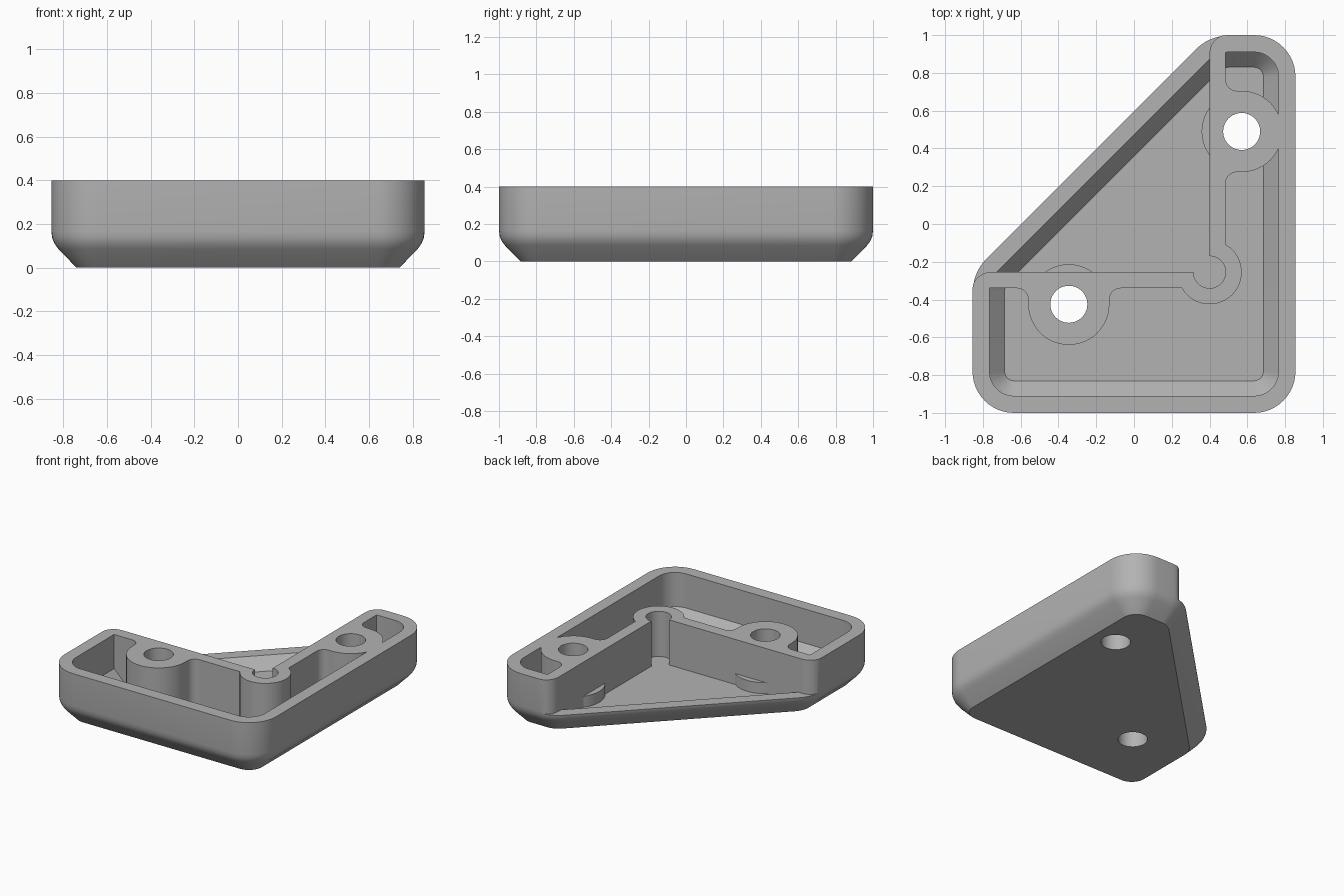
import bpy, bmesh, math
from mathutils import Vector

cube = bpy.data.objects.get("Cube")
if cube:
    bpy.data.objects.remove(cube)

RIM, TOP, FLOOR = 0.15, 0.4, 0.07
EDGE_X, EDGE_Y = 0.4, -0.255          # outer faces of the two inner walls
BOSSES = [(0.57, 0.49), (-0.345, -0.425)]

grey = bpy.data.materials.new("plain_grey")
grey.use_nodes = True
grey.diffuse_color = (0.45, 0.45, 0.45, 1)
grey.node_tree.nodes["Principled BSDF"].inputs["Base Color"].default_value = (0.45, 0.45, 0.45, 1)


def arc(cx, cy, r, start, end, n=24):
    angles = [math.radians(start + (end - start) * i / n) for i in range(n + 1)]
    return [(cx + r * math.cos(a), cy + r * math.sin(a), 0) for a in angles]


def rounded(corners, inset=0):
    """Points of a polygon of (x, y, radius) corners; inset shrinks a counter-clockwise one."""
    out = []
    for i, (x, y, r) in enumerate(corners):
        p = Vector((x, y))
        if r == 0:
            out.append(p)
            continue
        a = (p - Vector(corners[i - 1][:2])).normalized()
        b = (Vector(corners[(i + 1) % len(corners)][:2]) - p).normalized()
        na, nb = Vector((-a.y, a.x)), Vector((-b.y, b.x))
        p = p + (na + nb) * inset / (1 + na.dot(nb))
        turn = math.atan2(a.x * b.y - a.y * b.x, a.dot(b))
        side = math.copysign(1, turn)
        rad = r - inset
        centre = p - a * rad * math.tan(abs(turn) / 2) + na * side * rad
        n = 12
        for k in range(n + 1):
            t = turn * k / n
            v = -na * side * rad
            out.append(centre + Vector((v.x * math.cos(t) - v.y * math.sin(t),
                                        v.x * math.sin(t) + v.y * math.cos(t))))
    return out


def loft(name, layers):
    """Solid through stacked outlines given as (z, points)."""
    bm = bmesh.new()
    rings = [[bm.verts.new((p[0], p[1], z)) for p in pts] for z, pts in layers]
    for low, high in zip(rings, rings[1:]):
        for i in range(len(low)):
            bm.faces.new((low[i - 1], low[i], high[i], high[i - 1]))
    bm.faces.new(rings[0][::-1])
    bm.faces.new(rings[-1])
    bmesh.ops.remove_doubles(bm, verts=bm.verts, dist=0.0002)
    bmesh.ops.recalc_face_normals(bm, faces=bm.faces)
    mesh = bpy.data.meshes.new(name)
    bm.to_mesh(mesh)
    bm.free()
    mesh.materials.append(grey)
    obj = bpy.data.objects.new(name, mesh)
    bpy.context.collection.objects.link(obj)
    return obj


def prism(name, pts, low, high):
    return loft(name, [(low, pts), (high, pts)])


def subtract(target, cutter):
    mod = target.modifiers.new("cut", 'BOOLEAN')
    mod.operation, mod.solver, mod.object = 'DIFFERENCE', 'EXACT', cutter
    bpy.context.view_layer.objects.active = target
    bpy.ops.object.modifier_apply(modifier=mod.name)
    bpy.data.objects.remove(cutter)


# Five-sided tray body with a chamfered, softened foot
footprint = [(-0.855, -1, 0.22), (0.855, -1, 0.22), (0.855, 1, 0.22),
             (EDGE_X, 1, 0.25), (-0.855, EDGE_Y, 0.25)]
foot = [(0, 0.115), (0.085, 0.032), (0.11, 0.014), (0.135, 0.004), (0.165, 0), (TOP, 0)]
body = loft("corner_bracket", [(z, rounded(footprint, d)) for z, d in foot])

# Hollow with sloped lower sides
hollow = loft("hollow_cutter", [(z, rounded(footprint, d))
                                for z, d in [(FLOOR, 0.17), (RIM, 0.09), (0.5, 0.09)]])

# L-shaped inner wall with screw bosses and a round corner relief, kept out of the hollow
notch = arc(EDGE_X, EDGE_Y, 0.085, 180, 450, 36)
wall = [(-1.2, EDGE_Y, 0)] + notch + [
    (EDGE_X, 1.2, 0), (0.485, 1.2, 0), (0.485, 0.705, 0.06), (0.785, 0.705, 0.215),
    (0.785, 0.275, 0.215), (0.485, 0.275, 0.06)
] + arc(EDGE_X, EDGE_Y, 0.17, 60, -150, 30) + [
    (-0.13, -0.34, 0.06), (-0.13, -0.64, 0.215), (-0.56, -0.64, 0.215),
    (-0.56, -0.34, 0.06), (-1.2, -0.34, 0)]
subtract(hollow, prism("inner_wall", rounded(wall), -0.1, 0.6))
for x, y in BOSSES:
    subtract(hollow, prism("boss", arc(x, y, 0.212, 0, 360, 48), -0.1, 0.6))
subtract(body, hollow)

# Lower the diagonal side to the rim height
outside = [(-1.4, -0.8, 0), (-0.858, -0.8, 0), (-0.858, EDGE_Y, 0.1)] + notch + [
    (EDGE_X, 1.003, 0.1), (0.8, 1.003, 0), (0.8, 1.4, 0), (-1.4, 1.4, 0)]
subtract(body, prism("outside_cutter", rounded(outside), RIM, 0.6))

# Screw holes
for x, y in BOSSES:
    subtract(body, prism("hole_cutter", arc(x, y, 0.098, 0, 360, 48), -0.1, 0.6))

bpy.ops.object.select_all(action='DESELECT')
body.select_set(True)
bpy.context.view_layer.objects.active = body
bpy.ops.object.shade_smooth_by_angle(angle=math.radians(30))
